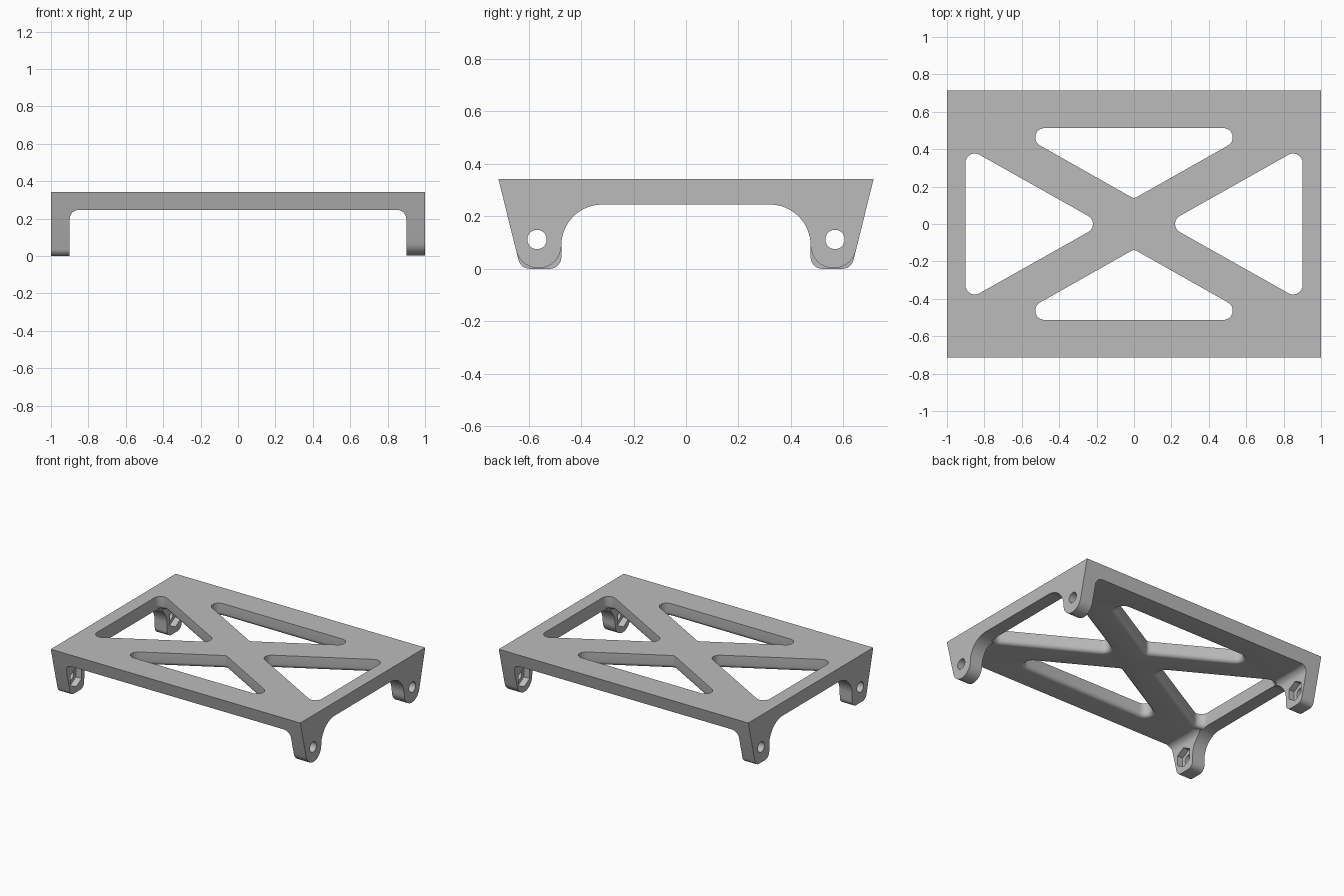
import bpy, bmesh
from math import cos, sin, pi, radians

cube = bpy.data.objects.get("Cube")
if cube:
    bpy.data.objects.remove(cube)

grey = bpy.data.materials.new("plain grey")
grey.use_nodes = True
colour = (0.5, 0.5, 0.5, 1)
grey.diffuse_color = colour
grey.node_tree.nodes["Principled BSDF"].inputs["Base Color"].default_value = colour


def arc(cx, cy, r, start, end, n):
    """Points on an arc, angles in degrees."""
    angles = [radians(start + (end - start) * i / (n - 1)) for i in range(n)]
    return [(cx + r * cos(a), cy + r * sin(a)) for a in angles]


def loft(name, sections):
    """Solid through a list of equal-length 3D loops."""
    bm = bmesh.new()
    loops = [[bm.verts.new(p) for p in s] for s in sections]
    bm.faces.new(loops[0])
    bm.faces.new(loops[-1])
    for a, b in zip(loops, loops[1:]):
        for i in range(len(a)):
            j = (i + 1) % len(a)
            bm.faces.new((a[i], a[j], b[j], b[i]))
    bmesh.ops.recalc_face_normals(bm, faces=bm.faces)
    mesh = bpy.data.meshes.new(name)
    bm.to_mesh(mesh)
    bm.free()
    mesh.materials.append(grey)
    obj = bpy.data.objects.new(name, mesh)
    bpy.context.collection.objects.link(obj)
    return obj


def cut(cutter):
    """Subtract a helper from the frame."""
    cutter.hide_render = True
    mod = frame.modifiers.new(cutter.name, 'BOOLEAN')
    mod.operation = 'DIFFERENCE'
    mod.solver = 'EXACT'
    mod.object = cutter
    bpy.context.view_layer.objects.active = frame
    bpy.ops.object.modifier_apply(modifier=mod.name)
    bpy.data.objects.remove(cutter)


# Side profiles: squared feet on one end, round feet on the other
TILT = -14
square_foot = arc(0.595, 0.045, 0.045, TILT, -90, 8) + arc(0.52, 0.045, 0.045, -90, -180, 8)
round_foot = arc(0.5625, 0.09, 0.0875, TILT, -180, 16)


def side_profile(foot):
    half = [(0.715, 0.342)] + foot + arc(0.32, 0.09, 0.155, 0, 90, 17)[1:]
    return half + [(-y, z) for y, z in reversed(half)]


# Frame: deck with four legs, the middle is hollowed out below
frame = loft("bracket_frame", [[(x, y, z) for y, z in side_profile(foot)] for x, foot in
                               ((-1, square_foot), (-0.5, square_foot),
                                (0.5, round_foot), (1, round_foot))])

# Channel between the left and right legs
channel = [(0.9, -0.1)] + arc(0.85, 0.197, 0.05, 0, 90, 9)
channel += [(-x, z) for x, z in reversed(channel)]
cut(loft("channel_cutter", [[(x, y, z) for x, z in channel] for y in (-1, 1)]))


# Deck windows with rounded corners and eased lower edges
def window(name, corners):
    """Corners are (x, y, radius, start angle, end angle)."""
    ease, base = 0.03, 0.246
    levels = [(0.4, 0), (base + ease, 0)]
    levels += [(base + ease - h, off) for off, h in arc(ease, 0, ease, 180, 90, 6)[1:]]
    levels.append((0.235, ease))
    sections = []
    for z, grow in levels:
        loop = []
        for x, y, r, a, b in corners:
            loop += arc(x, y, r + grow, a, b, 10)
        sections.append([(max(-0.901, min(0.901, x)), y, z) for x, y in loop])
    cut(loft(name, sections))


SLOPE = 29.2
for side, turn in ((1, 0), (-1, 180)):
    end_window = [(0.851, 0.327, 0.05, 0, 90 + SLOPE),
                  (0.27, 0, 0.05, 90 + SLOPE, 270 - SLOPE),
                  (0.851, -0.327, 0.05, 270 - SLOPE, 360)]
    edge_window = [(0.478, 0.463, 0.05, -90 + SLOPE, 90),
                   (-0.478, 0.463, 0.05, 90, 270 - SLOPE),
                   (0, 0.17, 0.03, 270 - SLOPE, 270 + SLOPE)]
    for name, corners in (("end_window", end_window), ("edge_window", edge_window)):
        window(name, [(x * side, y * side, r, a + turn, b + turn)
                      for x, y, r, a, b in corners])

# Bolt holes through the legs, with hexagonal nut pockets inside
for sx in (-1, 1):
    for sy in (-1, 1):
        for name, r, n, x0, x1 in (("bolt_hole", 0.037, 32, 0.8, 1.1),
                                   ("nut_pocket", 0.072, 6, 0.8, 0.945)):
            ring = [(sy * 0.568 + r * sin(2 * pi * i / n), 0.112 + r * cos(2 * pi * i / n))
                    for i in range(n)]
            cut(loft(name, [[(sx * x, y, z) for y, z in ring] for x in (x0, x1)]))

# Smooth rounded corners, crisp edges
bpy.ops.object.select_all(action='DESELECT')
frame.select_set(True)
bpy.context.view_layer.objects.active = frame
bpy.ops.object.shade_smooth_by_angle(angle=radians(25))
